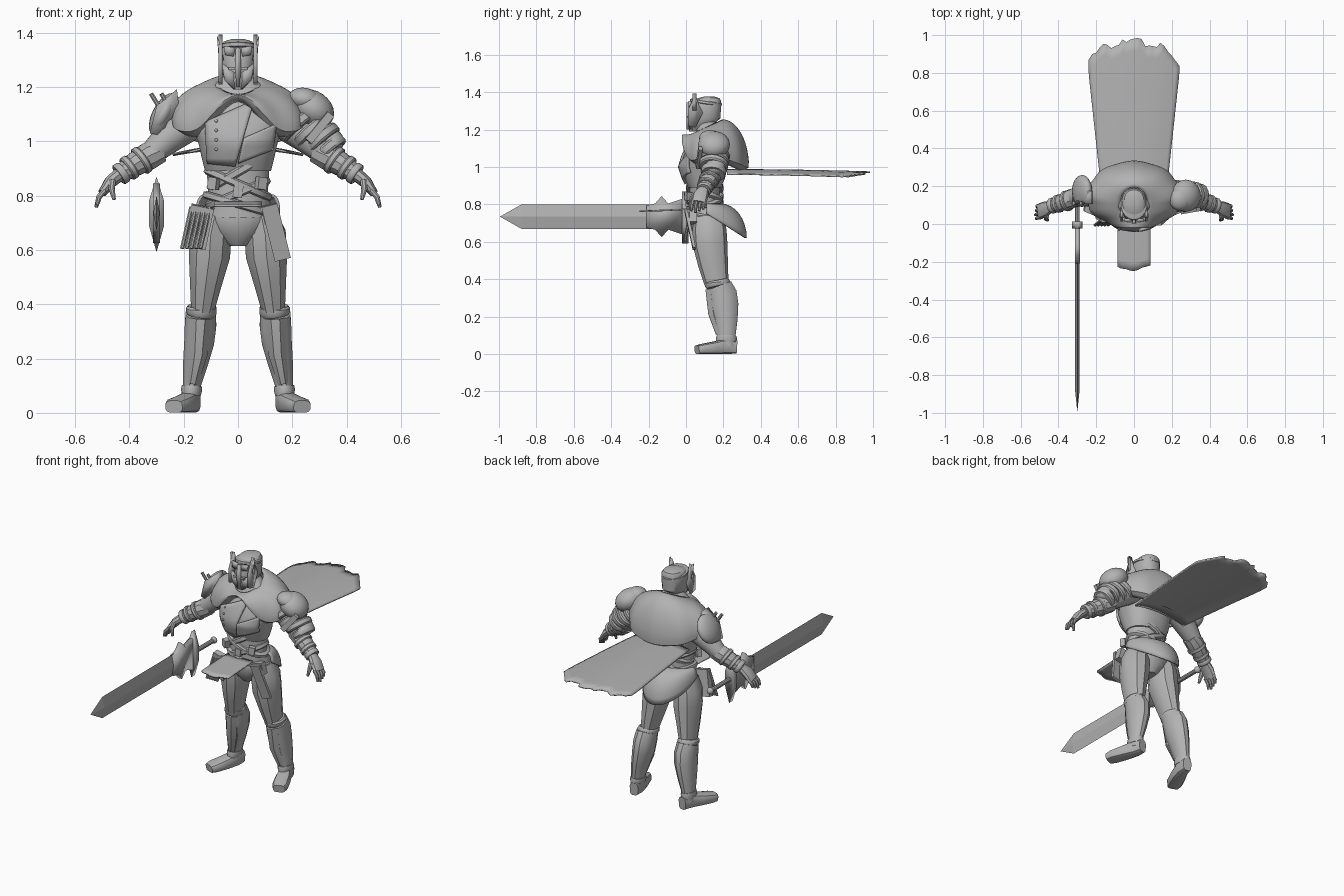
import bpy, bmesh, math, random
from math import sin, cos, pi, radians
from mathutils import Vector, Matrix

random.seed(4)
if "Cube" in bpy.data.objects:
    bpy.data.objects.remove(bpy.data.objects["Cube"])

grey = bpy.data.materials.new("plain_grey")
grey.use_nodes = True
grey.diffuse_color = (0.45, 0.45, 0.45, 1)
grey.node_tree.nodes["Principled BSDF"].inputs["Base Color"].default_value = grey.diffuse_color


def finish(name, bm, thick=0, angle=35):
    bmesh.ops.recalc_face_normals(bm, faces=bm.faces)
    mesh = bpy.data.meshes.new(name)
    bm.to_mesh(mesh)
    bm.free()
    mesh.materials.append(grey)
    ob = bpy.data.objects.new(name, mesh)
    bpy.context.collection.objects.link(ob)
    bpy.ops.object.select_all(action="DESELECT")
    ob.select_set(True)
    bpy.context.view_layer.objects.active = ob
    bpy.ops.object.shade_smooth_by_angle(angle=radians(angle))
    if thick:
        mod = ob.modifiers.new("thickness", "SOLIDIFY")
        mod.thickness, mod.offset = thick, 0
    return ob


def tube(name, rings, n=14, p=1.0, flat=False):
    """Loft ellipses (x, y, z, ra, rb) along a path; p below 1 squares them off."""
    bm, rows = bmesh.new(), []
    pts = [Vector(r[:3]) for r in rings]
    whole = (pts[-1] - pts[0]).normalized()
    ref = Vector((0, 0, 1)) if abs(whole.y) > 0.8 else Vector((0, 1, 0))
    for i, r in enumerate(rings):
        t = (pts[min(i + 1, len(pts) - 1)] - pts[max(i - 1, 0)]).normalized()
        if flat:
            t = Vector((0, 0, 1))
        u = t.cross(ref).normalized()
        v = t.cross(u)
        row = []
        for k in range(n):
            c, s = cos(2 * pi * (k + .5) / n), sin(2 * pi * (k + .5) / n)
            c, s = math.copysign(abs(c) ** p, c), math.copysign(abs(s) ** p, s)
            row.append(bm.verts.new(pts[i] + u * c * r[3] + v * s * r[4]))
        rows.append(row)
    for a, b in zip(rows, rows[1:]):
        for k in range(n):
            bm.faces.new((a[k], a[(k + 1) % n], b[(k + 1) % n], b[k]))
    bm.faces.new(rows[0])
    bm.faces.new(rows[-1])
    return finish(name, bm)


def sheet(name, fn, nu, nv, thick=0.01):
    """Grid surface from fn(u, v), u and v from 0 to 1."""
    bm = bmesh.new()
    g = [[bm.verts.new(fn(i / nu, j / nv)) for j in range(nv + 1)] for i in range(nu + 1)]
    for i in range(nu):
        for j in range(nv):
            bm.faces.new((g[i][j], g[i + 1][j], g[i + 1][j + 1], g[i][j + 1]))
    bmesh.ops.remove_doubles(bm, verts=bm.verts, dist=1e-5)
    return finish(name, bm, thick)


def box(name, loc, size, rot=(0, 0, 0)):
    bm = bmesh.new()
    bmesh.ops.create_cube(bm, size=1)
    ob = finish(name, bm)
    ob.location, ob.scale, ob.rotation_euler = loc, size, [radians(a) for a in rot]
    return ob


def ball(name, loc, size, rot=(0, 0, 0)):
    bm = bmesh.new()
    bmesh.ops.create_uvsphere(bm, u_segments=20, v_segments=12, radius=1)
    ob = finish(name, bm, angle=60)
    ob.location, ob.scale, ob.rotation_euler = loc, size, [radians(a) for a in rot]
    return ob


def plate(name, outline, origin, axis, depth):
    """Extruded outline: axis 'x' reads (y, z) pairs, axis 'y' reads (x, z) pairs."""
    bm = bmesh.new()
    put = (lambda a, b: (0, a, b)) if axis == "x" else (lambda a, b: (a, 0, b))
    f = bm.faces.new([bm.verts.new(Vector(origin) + Vector(put(a, b))) for a, b in outline])
    return finish(name, bm, depth)


def band(name, a, b, ra, rb, n=18):
    """Rounded strap around the segment from a to b."""
    a, b = Vector(a), Vector(b)
    steps = ((0, .92), (.2, 1), (.8, 1), (1, .92))
    return tube(name, [(*a.lerp(b, t), ra * k, rb * k) for t, k in steps], n)


# Torso
chest = [(0, .10, .89, .122, .085), (0, .10, .94, .135, .11), (0, .09, 1.0, .148, .12),
         (0, .10, 1.06, .175, .112), (0, .11, 1.12, .19, .095), (0, .12, 1.18, .12, .07),
         (0, .12, 1.24, .05, .05)]
tube("chest", chest, 24, .85, flat=True)
tube("waist", [(0, .10, .72, .12, .085), (0, .10, .82, .112, .08), (0, .10, .92, .118, .083)], 20, flat=True)
tube("pelvis", [(0, .11, .78, .12, .085), (0, .12, .71, .135, .1), (0, .12, .66, .1, .09),
                (0, .12, .615, .035, .055)], 18, flat=True)
for i, (z, tilt) in enumerate(((.755, .004), (.795, -.006), (.83, .006), (.873, -.008))):
    band(f"waist_strap_{i}", (-tilt, .1, z), (tilt, .1, z + .028), .136 - .006 * (i % 2), .1)
for i, x in enumerate((-.09, .0, .085)):
    box(f"buckle_{i}", (x, .012, .845 - .03 * (i % 2)), (.035, .03, .045), (0, 8, x * 300))


def chest_front(x, z):
    for a, b in zip(chest, chest[1:]):
        if a[2] <= z <= b[2]:
            t = (z - a[2]) / (b[2] - a[2])
            cy, rx, ry = [a[k] + (b[k] - a[k]) * t for k in (1, 3, 4)]
            q = min(abs(x) / rx, 1) ** (2 / .85)
            return cy - ry * (1 - q) ** .425


def chest_patch(name, lo_a, lo_b, hi_a, hi_b):
    def fn(u, v):
        p = Vector(lo_a).lerp(Vector(lo_b), u).lerp(Vector(hi_a).lerp(Vector(hi_b), u), v)
        return (p.x, chest_front(p.x, p.y) - .006, p.y)
    sheet(name, fn, 10, 8, .014)


chest_patch("breastplate_main", (-.11, .92), (-.01, .91), (-.12, 1.07), (.06, 1.15))
chest_patch("breastplate_side", (.0, .92), (.125, .97), (.02, 1.01), (.14, 1.065))
for i in range(4):
    ball(f"chest_rivet_{i}", (-.08, chest_front(-.08, .97 + i * .035) - .014, .97 + i * .035), (.006,) * 3)


# Draped cloth: shoulder mantle, rear skirt, cape and front flap
def mantle(u, v):
    a, t = 2 * pi * u, min(v / .85, 1)
    c, s = cos(a), sin(a)
    r, h = sin(t * pi / 2), cos(t * pi / 2)
    tuck = max(0, v - .85) / .15
    fold = 1 + .025 * r * sin(9 * a) * (1 - .6 * max(s, 0))
    rx, ry = .25 * fold, (.19 if s > 0 else .16) * fold
    zr = 1.08 + .07 * s + (.16 * s ** 8 if s < 0 else -.15 * s)
    x = .072 * c + (rx - .072) * c * r
    y = .11 + .085 * s + (.03 + (ry - .085) * s) * r
    z = 1.21 + .04 * s + (zr - 1.21 - .04 * s) * (1 - h)
    return (x * (1 - .15 * tuck), .14 + (y - .14) * (1 - .2 * tuck), z - .02 * tuck)


def skirt(u, v):
    c, s = cos(pi * u), sin(pi * u)
    r, h = sin(v * pi / 2), cos(v * pi / 2)
    return (c * (.125 + .025 * r), .11 + s * (.075 + .135 * r), .80 - (.05 + .13 * s) * (1 - h))


jag = [random.uniform(0, .05) for _ in range(25)]


def cape(u, v):
    w = 2 * u - 1
    end = .99 - .11 * abs(w) ** 3 - jag[round(u * 24)]
    y = .22 + (end - .22) * v
    return (w * (.175 + .065 * min(1, (y - .2) / .6)), y, .985 - .024 * w * w - .012 * v * v)


def flap(u, v):
    return ((2 * u - 1) * .088, .02 - (.25 + .02 * sin(pi * u) - .03 * jag[round(u * 8)] * 10) * v,
            .775 - .012 * v)


sheet("shoulder_mantle", mantle, 64, 14)
sheet("rear_skirt", skirt, 24, 8)
sheet("cape", cape, 24, 12, .008)
sheet("front_flap", flap, 8, 6, .008)

# Helmet
tube("helmet", [(0, .045, 1.19, .016, .025), (0, .075, 1.22, .046, .062), (0, .1, 1.26, .062, .085),
                (0, .1, 1.32, .068, .088), (0, .108, 1.352, .064, .08), (0, .12, 1.368, .052, .06),
                (0, .125, 1.376, .025, .03)], 20, .85, flat=True)
band("helmet_rim", (0, .105, 1.335), (0, .108, 1.355), .071, .086)
plate("nose_guard", [(-.008, 1.345), (.008, 1.345), (.012, 1.27), (.005, 1.2), (-.005, 1.2), (-.012, 1.27)],
      (0, .012, 0), "y", .02)
box("mouth_bar", (0, .015, 1.268), (.07, .02, .012))
for s, side in ((1, "left"), (-1, "right")):
    plate(side + "_eye_frame", [(s * .01, 1.345), (s * .052, 1.352), (s * .048, 1.318), (s * .016, 1.312)],
          (0, .021, 0), "y", .016)
    plate(side + "_helmet_wing", [(.012, 1.22), (.05, 1.21), (.09, 1.29), (.066, 1.34), (.05, 1.393),
                                  (.03, 1.345), (.012, 1.31)], (s * .064, 0, 0), "x", .014).rotation_euler.y = 0
    plate(side + "_helmet_horn", [(s * .052, 1.30), (s * .07, 1.29), (s * .078, 1.392), (s * .064, 1.35)],
          (0, .045, 0), "y", .02)
    plate(side + "_cheek_guard", [(s * .01, 1.25), (s * .06, 1.29), (s * .05, 1.225), (s * .012, 1.19)],
          (0, .026, 0), "y", .02)

    # Legs
    def limb(part, rings, n=14, p=1.0):
        return tube(f"{side}_{part}", [(s * r[0], *r[1:]) for r in rings], n, p)

    limb("thigh", [(.085, .12, .73, .06, .08), (.1, .125, .66, .08, .092), (.105, .13, .58, .08, .092),
                   (.118, .145, .48, .062, .08), (.13, .163, .38, .045, .065)], 10)
    limb("knee_roll", [(.135, .165, .395, .05, .06), (.135, .167, .385, .058, .068), (.135, .168, .37, .058, .068),
                       (.136, .17, .36, .052, .06)])
    limb("shin", [(.137, .178, .365, .058, .07), (.138, .195, .32, .06, .08), (.143, .203, .26, .057, .08),
                  (.157, .212, .18, .047, .066), (.17, .217, .10, .034, .05), (.173, .217, .04, .034, .048)], 12)
    limb("shin_guard", [(.137, .15, .35, .042, .05), (.145, .165, .22, .036, .05), (.166, .185, .11, .022, .028)], 8)
    limb("ankle_strap", [(.172, .216, .065, .036, .054), (.171, .216, .085, .04, .056), (.17, .216, .1, .038, .052)])
    limb("boot", [(.163, .27, .04, .026, .038), (.17, .22, .042, .034, .042), (.195, .155, .034, .042, .034),
                  (.225, .085, .027, .044, .027), (.236, .058, .023, .034, .023)], 12, .6)

    # Arms and hands
    limb("upper_arm", [(.13, .16, 1.09, .06, .07), (.2, .16, 1.055, .068, .065), (.26, .15, 1.01, .06, .06),
                       (.32, .14, .955, .045, .048)], 12)
    limb("forearm", [(.285, .145, .965, .045, .048), (.33, .135, .945, .053, .052), (.38, .115, .915, .046, .046),
                     (.44, .095, .875, .033, .036)], 10)
    for i, (x, y, z, r) in enumerate(((.355, .125, .93, .055), (.40, .11, .903, .048), (.43, .1, .882, .042))):
        band(f"{side}_cuff_{i}", (s * (x - .01), y, z + .007), (s * (x + .01), y - .005, z - .007), r, r)
    limb("palm", [(.44, .092, .875, .026, .03), (.47, .078, .85, .024, .042), (.5, .068, .81, .016, .042)], 10)
    for i in range(4):
        y, reach = .036 + i * .021, .004 * abs(i - 1)
        limb(f"finger_{i}", [(.49, y, .82, .011, .011), (.512, y - .004, .795, .011, .01),
                             (.523 - reach, y - .008, .757 + reach * 2, .007, .007)], 8)
    limb("thumb", [(.462, .045, .855, .013, .013), (.465, .026, .825, .012, .012), (.456, .02, .785, .007, .007)], 8)

# Left shoulder: padded cap, straps and elbow pad
ball("left_shoulder_pad", (.275, .15, 1.12), (.085, .085, .065), (0, 35, 0))
ball("left_shoulder_knot", (.245, .13, 1.155), (.06, .06, .042), (0, 10, 0))
for i, (x, z, r) in enumerate(((.225, 1.06, .082), (.27, 1.035, .08), (.31, 1.01, .074), (.34, .975, .064))):
    band(f"left_arm_strap_{i}", (x - .012, .15, z + .014), (x + .012, .145, z - .014), r, r + .004)
box("left_diagonal_strap", (.3, .07, 1.05), (.03, .02, .13), (0, 40, 10))
ball("left_elbow_pad", (.345, .155, 1.0), (.045, .055, .045))

# Right shoulder: curved plate with pegs
ball("right_shoulder_plate", (-.275, .175, 1.1), (.04, .085, .085), (0, 28, 0))
plate("right_plate_fin", [(-.325, 1.03), (-.3, 1.13), (-.225, 1.192), (-.215, 1.11), (-.26, 1.07), (-.28, 1.02)],
      (0, .14, 0), "y", .07)
for i, x in enumerate((-.3, -.262)):
    tube(f"right_shoulder_peg_{i}", [(x + .02, .12, 1.11, .009, .009), (x - .02, .11, 1.175, .009, .009)], 8)

# Hip pouch and hanging panel
box("right_pouch", (-.145, .035, .685), (.085, .035, .155), (8, 12, 0))
for i in range(5):
    x = -.116 - i * .017
    tube(f"pouch_rib_{i}", [(x + .012, .02, .758, .008, .008), (x - .022, -.005, .605, .008, .008)], 8)
box("left_hip_panel", (.14, .022, .665), (.06, .016, .21), (12, -14, 0))
box("left_hip_pouch", (.12, .04, .735), (.06, .04, .07), (0, -14, 0))

# Sword pointing forward
bm = bmesh.new()
outline = [(-.995, .735), (-.88, .80), (-.05, .80), (-.05, .67), (-.88, .67)]
rim = [bm.verts.new((-.3, y, z)) for y, z in outline]
for dx in (-.012, .012):
    tip, root = [bm.verts.new((-.3 + dx, y, .735)) for y in (-.88, -.05)]
    for f in ((rim[0], rim[1], tip), (rim[1], rim[2], root, tip), (rim[3], rim[4], tip, root), (rim[4], rim[0], tip)):
        bm.faces.new(f)
finish("sword_blade", bm, angle=5)
plate("sword_spikes", [(-.21, .795), (-.165, .805), (-.13, .845), (-.095, .805), (-.02, .83), (.01, .80), (.01, .67),
                       (-.02, .64), (-.095, .665), (-.13, .625), (-.165, .665), (-.21, .675)],
      (-.3, 0, 0), "x", .026)
plate("sword_guard", [(-.3, .87), (-.272, .78), (-.272, .69), (-.3, .592), (-.328, .69), (-.328, .78)],
      (0, -.005, 0), "y", .035)
tube("sword_grip", [(-.3, 0, .735, .013, .013), (-.3, .19, .735, .013, .013)], 10)
ball("sword_pommel", (-.3, .195, .735), (.02, .018, .02))
